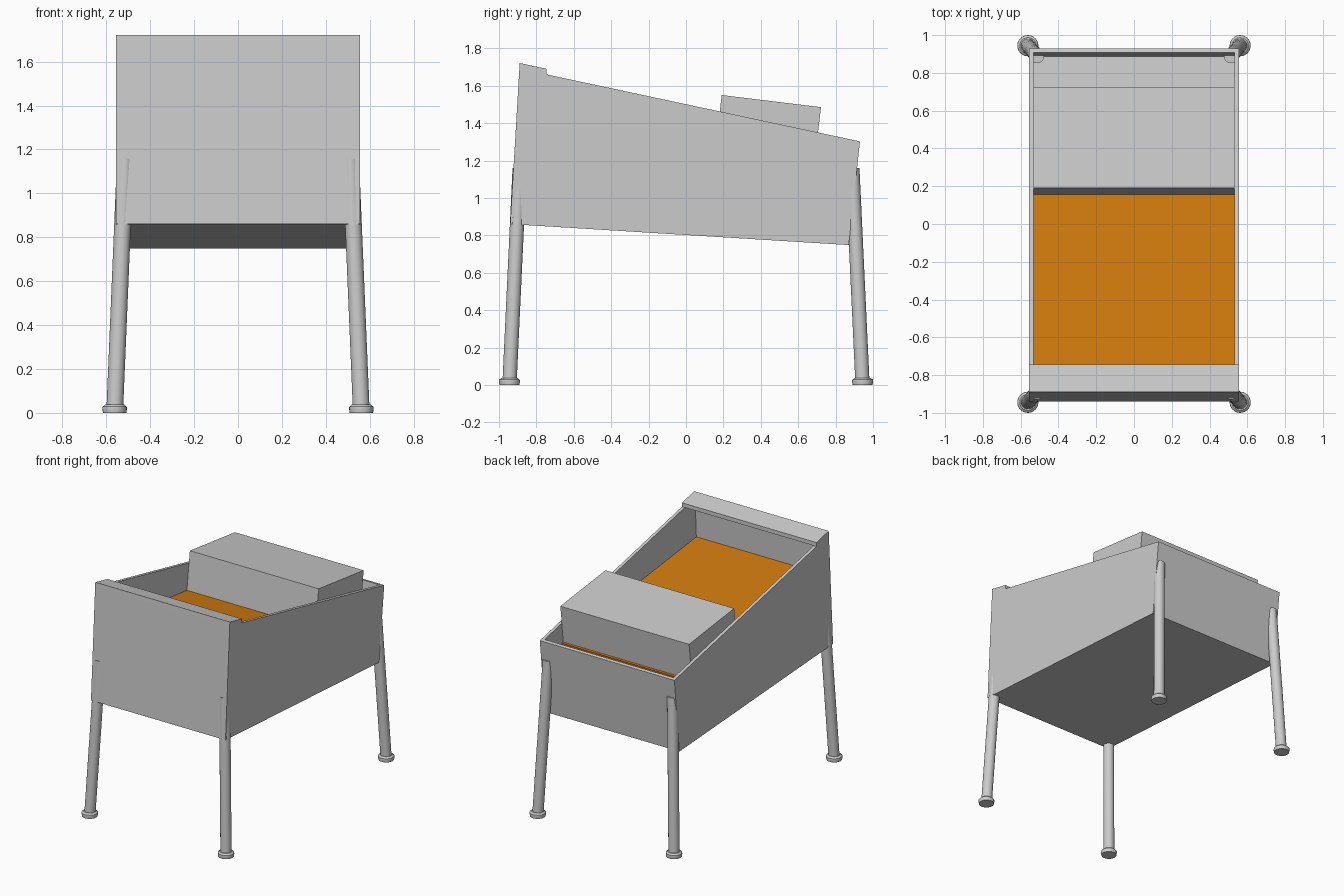
import bpy, bmesh
from mathutils import Vector

if "Cube" in bpy.data.objects:
    bpy.data.objects.remove(bpy.data.objects["Cube"])


def prism(name, pts, x0, x1):
    """Extrude a (y, z) side profile from x0 to x1."""
    bm = bmesh.new()
    face = bm.faces.new([bm.verts.new((x0, y, z)) for y, z in pts])
    res = bmesh.ops.extrude_face_region(bm, geom=[face])
    verts = [v for v in res["geom"] if isinstance(v, bmesh.types.BMVert)]
    bmesh.ops.translate(bm, verts=verts, vec=(x1 - x0, 0, 0))
    bmesh.ops.recalc_face_normals(bm, faces=bm.faces)
    return finish(name, bm)


def finish(name, bm):
    me = bpy.data.meshes.new(name)
    bm.to_mesh(me)
    bm.free()
    ob = bpy.data.objects.new(name, me)
    bpy.context.collection.objects.link(ob)
    return ob


def tube(name, rings, n=24):
    """Closed round solid through (centre, radius) rings."""
    bm = bmesh.new()
    loops = []
    for c, r in rings:
        res = bmesh.ops.create_circle(bm, segments=n, radius=r)
        bmesh.ops.translate(bm, verts=res["verts"], vec=c)
        loops.append(res["verts"])
    for a, b in zip(loops, loops[1:]):
        for i in range(n):
            j = (i + 1) % n
            bm.faces.new((a[i], a[j], b[j], b[i]))
    bm.faces.new(loops[0])
    bm.faces.new(loops[-1])
    bmesh.ops.recalc_face_normals(bm, faces=bm.faces)
    ob = finish(name, bm)
    bpy.ops.object.select_all(action='DESELECT')
    ob.select_set(True)
    bpy.context.view_layer.objects.active = ob
    bpy.ops.object.shade_smooth_by_angle()
    return ob


W, IN = 0.555, 0.532

# Side walls of the sloped cabinet
side = [(-0.94, 0.86), (0.87, 0.748), (0.93, 1.302), (-0.745, 1.66), (-0.891, 1.69)]
prism("side_wall_right", side, IN, W)
prism("side_wall_left", side, -W, -IN)

# Front wall, base, inner floor and back wall as one section
core = [(-0.94, 0.86), (0.87, 0.748), (0.93, 1.302), (0.907, 1.307),
        (0.888, 1.12), (-0.884, 1.335), (-0.867, 1.685), (-0.891, 1.69)]
prism("cabinet_core", core, -IN, IN)

# Raised lip across the front top
prism("front_lip", [(-0.891, 1.69), (-0.745, 1.66), (-0.745, 1.69), (-0.889, 1.721)], -W, W)

# Coloured play surface
deck = prism("play_surface", [(-0.883, 1.335), (0.695, 1.143), (0.705, 1.203), (-0.881, 1.39)],
             -IN + 0.001, IN - 0.001)
mat = bpy.data.materials.new("orange")
mat.diffuse_color = (0.64, 0.2, 0.004, 1)
mat.use_nodes = True
mat.node_tree.nodes["Principled BSDF"].inputs["Base Color"].default_value = mat.diffuse_color
deck.data.materials.append(mat)

# Raised block at the back of the play surface
prism("rear_block", [(0.157, 1.267), (0.688, 1.204), (0.722, 1.485), (0.191, 1.55)],
      -IN + 0.001, IN - 0.001)

# Splayed legs with round feet
for sx, tx in ((-1, "left"), (1, "right")):
    for sy, ty in ((-1, "front"), (1, "back")):
        foot = Vector((sx * 0.562, sy * 0.944, 0))

        def at(z):
            return foot + Vector((-sx * 0.042 * z, -sy * 0.047 * z, z))

        tube(f"{ty}_{tx}_leg", [(at(0.03), 0.038), (at(1.16), 0.038)])
        tube(f"{ty}_{tx}_foot", [(foot + Vector((0, 0, z)), r) for z, r in
                                 ((0, 0.053), (0.018, 0.056), (0.028, 0.055), (0.038, 0.043))])
